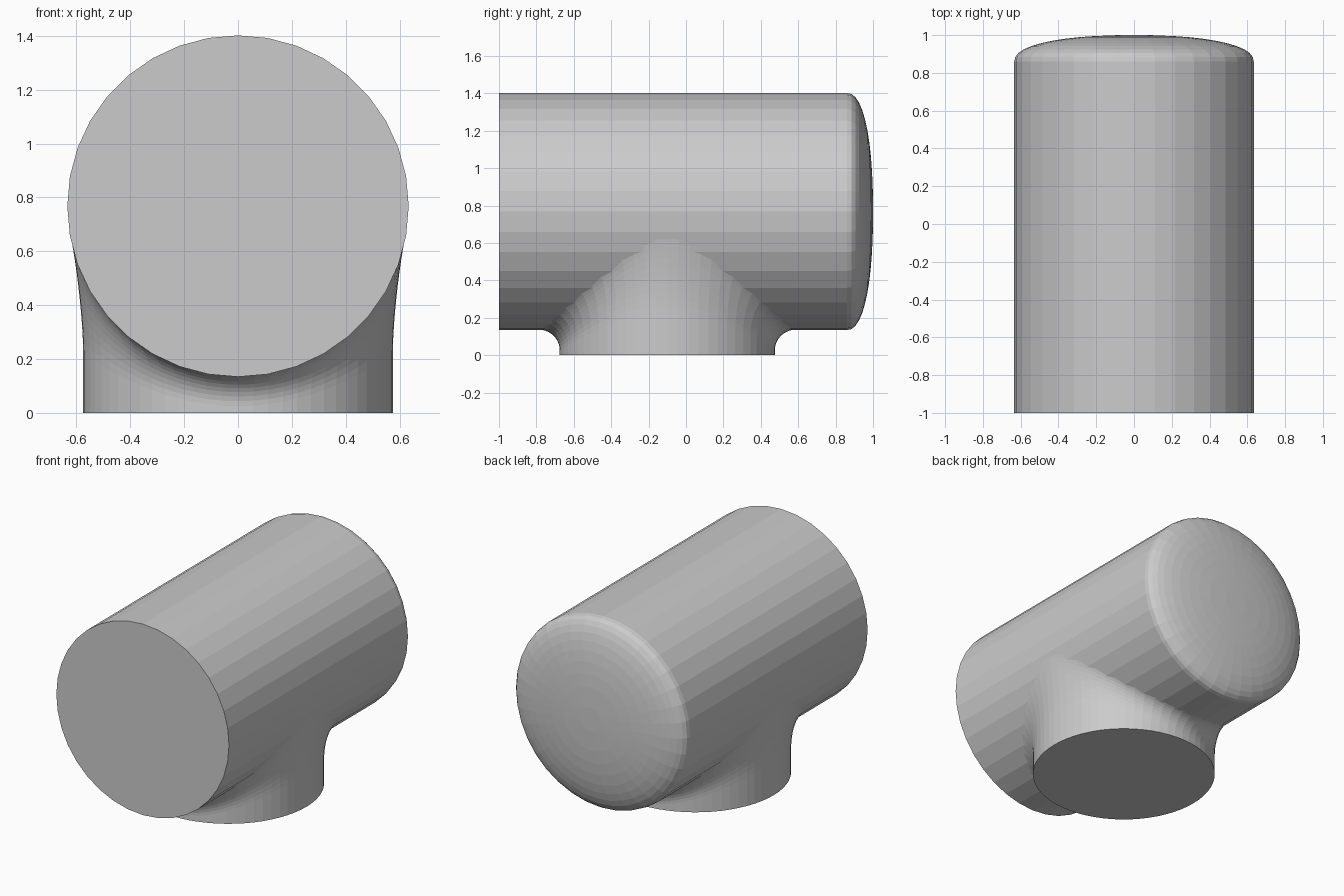
import bpy, bmesh
from math import sin, cos, pi, sqrt

if "Cube" in bpy.data.objects:
    bpy.data.objects.remove(bpy.data.objects["Cube"])

R, ZC = 0.634, 0.768        # main barrel radius and axis height
r, YB = 0.575, -0.1         # branch radius and its y centre


def loft(name, rings):
    """Closed solid through a list of equal-length point rings."""
    bm = bmesh.new()
    loops = [[bm.verts.new(p) for p in ring] for ring in rings]
    n = len(loops[0])
    for a, b in zip(loops, loops[1:]):
        for i in range(n):
            j = (i + 1) % n
            bm.faces.new((a[i], a[j], b[j], b[i]))
    bm.faces.new(loops[0][::-1])
    bm.faces.new(loops[-1])
    bmesh.ops.recalc_face_normals(bm, faces=bm.faces)
    mesh = bpy.data.meshes.new(name)
    bm.to_mesh(mesh)
    bm.free()
    obj = bpy.data.objects.new(name, mesh)
    bpy.context.collection.objects.link(obj)
    return obj


# Horizontal barrel: flat front, shallow domed back
N = 36
profile = [(-1, R)]
for k in range(11):
    t = pi / 2 * k / 11
    profile.append((0.86 + 0.14 * sin(t) ** 0.88, R * cos(t) ** 0.88))
profile.append((1.0, 0.08))
barrel = loft("pipe_tee_body", [
    [(rad * sin(2 * pi * i / N), y, ZC + rad * cos(2 * pi * i / N)) for i in range(N)]
    for y, rad in profile])

# Branch neck: vertical wall flaring tangentially into the barrel
RI = R * cos(pi / N) - 0.0005


def neck_curve(a, steps=10):
    c2, s2 = cos(a) ** 2, sin(a) ** 2
    flare = 0.045 * c2 + 0.115 * s2
    end = r + flare
    depth = sqrt(RI ** 2 - (end * cos(a)) ** 2)
    z1 = ZC - depth                               # contact with the barrel
    zm = z1 - flare * end * c2 / depth            # tangent corner
    z0 = 0.22 * c2 + 0.025 * s2                   # start of the flare
    z0 = min(z0, zm - 0.03)
    pts = [(r, 0.0)]
    h = 0.56
    p = [(r, z0), (r, z0 + h * (zm - z0)),
         (end + h * (r - end), z1 + h * (zm - z1)), (end, z1)]
    for k in range(steps + 1):
        t = k / steps
        w = ((1 - t) ** 3, 3 * t * (1 - t) ** 2, 3 * t * t * (1 - t), t ** 3)
        pts.append(tuple(sum(wi * q[d] for wi, q in zip(w, p)) for d in (0, 1)))
    pts.append((0.45, ZC))                        # closes inside the barrel
    return [(q * cos(a), YB + q * sin(a), z) for q, z in pts]


M = 64
columns = [neck_curve(2 * pi * i / M) for i in range(M)]
neck = loft("branch_neck", list(zip(*columns)))
neck.hide_render = True
neck.hide_viewport = True

# Fuse both into a single tee
mod = barrel.modifiers.new("fuse_neck", 'BOOLEAN')
mod.operation = 'UNION'
mod.solver = 'EXACT'
mod.object = neck
bpy.context.view_layer.objects.active = barrel
bpy.context.view_layer.update()
bpy.ops.object.modifier_apply(modifier=mod.name)
bpy.data.objects.remove(neck)
